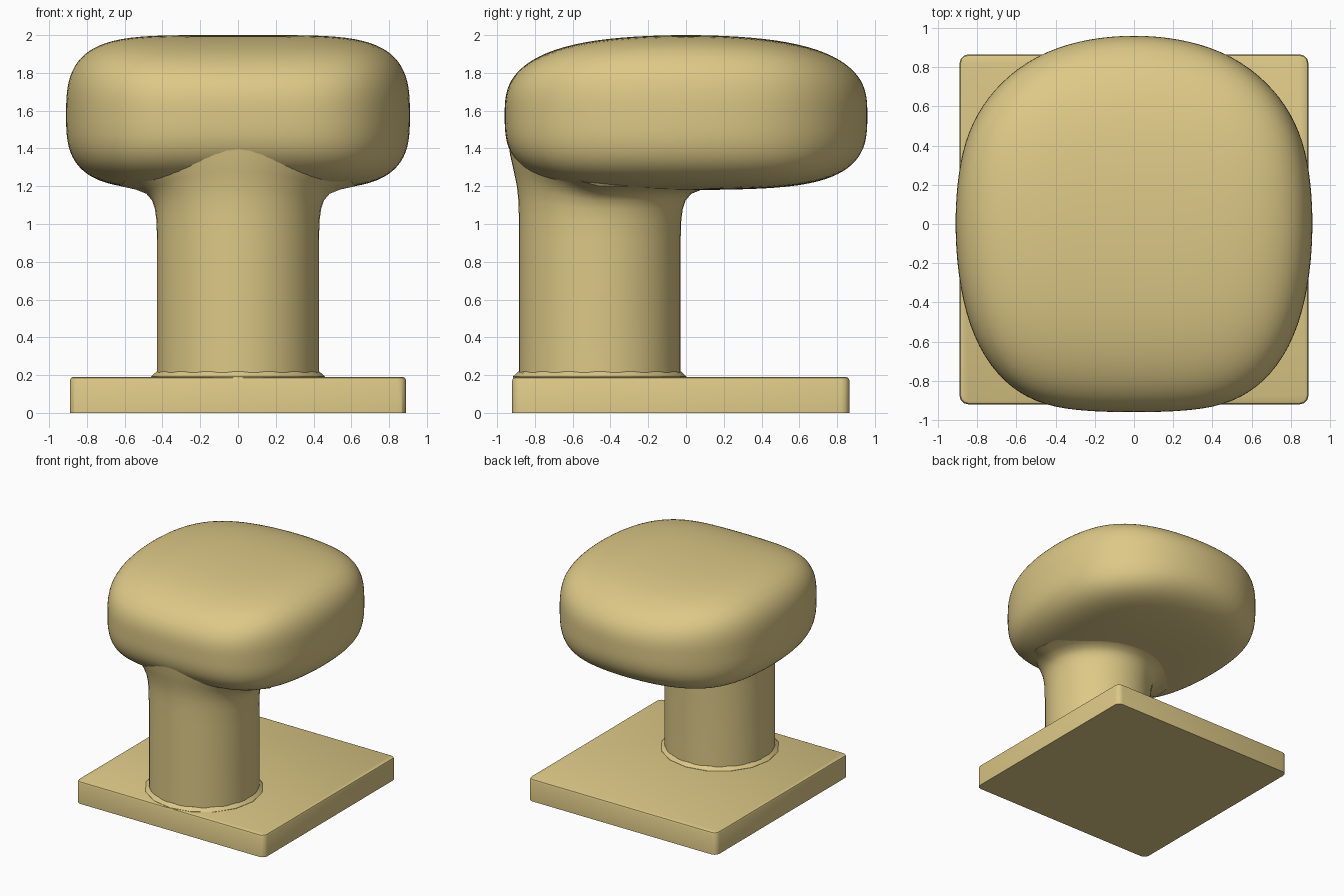
import bpy
import bmesh
from math import sin, cos, pi

default = bpy.data.objects.get("Cube")
if default:
    bpy.data.objects.remove(default)

# single warm tan colour
tan = bpy.data.materials.new("warm_tan")
tan.use_nodes = True
TAN = (0.72, 0.58, 0.24, 1)
tan.diffuse_color = TAN
tan.node_tree.nodes["Principled BSDF"].inputs["Base Color"].default_value = TAN


def finish(name, bm, angle):
    bmesh.ops.recalc_face_normals(bm, faces=bm.faces)
    mesh = bpy.data.meshes.new(name)
    bm.to_mesh(mesh)
    bm.free()
    obj = bpy.data.objects.new(name, mesh)
    bpy.context.collection.objects.link(obj)
    mesh.materials.append(tan)
    bpy.ops.object.select_all(action='DESELECT')
    obj.select_set(True)
    bpy.context.view_layer.objects.active = obj
    bpy.ops.object.shade_smooth_by_angle(angle=angle)
    return obj


def loft(bm, rings):
    loops = [[bm.verts.new(p) for p in ring] for ring in rings]
    n = len(loops[0])
    for low, high in zip(loops, loops[1:]):
        for i in range(n):
            j = (i + 1) % n
            bm.faces.new((low[i], low[j], high[j], high[i]))
    bm.faces.new(loops[0][::-1])
    bm.faces.new(loops[-1])


# square base plate: rounded corners, then a small top bevel
bm = bmesh.new()
bmesh.ops.create_cube(bm, size=1)
for v in bm.verts:
    v.co = (v.co.x * 1.78, v.co.y * 1.785 - 0.0275, (v.co.z + 0.5) * 0.19)
upright = [e for e in bm.edges if abs(e.verts[0].co.z - e.verts[1].co.z) > 0.1]
bmesh.ops.bevel(bm, geom=upright, offset=0.045, segments=3, profile=0.5, affect='EDGES')
rim = [e for e in bm.edges if all(v.co.z > 0.18 for v in e.verts)]
bmesh.ops.bevel(bm, geom=rim, offset=0.018, segments=2, profile=0.5, affect='EDGES')
finish("base_plate", bm, pi / 6)

# collar chamfer where the stem meets the base
STEM_Y, SIDES = -0.457, 48
bm = bmesh.new()
loft(bm, [[(r * cos(2 * pi * i / 16), STEM_Y + r * sin(2 * pi * i / 16), z)
           for i in range(16)] for r, z in ((0.46, 0.18), (0.46, 0.192), (0.43, 0.22))])
finish("stem_collar", bm, pi / 9)

# stem flaring into the head: wide flare behind and at the sides, slow one in front
rear = [(0.428, 0.19), (0.428, 0.9), (0.432, 1.02), (0.44, 1.08), (0.455, 1.125),
        (0.485, 1.16), (0.54, 1.182), (0.62, 1.2)]
front = [(0.428, 0.19), (0.428, 0.9), (0.428, 1.04), (0.43, 1.12), (0.438, 1.2),
         (0.455, 1.28), (0.475, 1.37), (0.49, 1.5)]
bm = bmesh.new()
rings = []
for (ra, za), (rb, zb) in zip(rear, front):
    ring = []
    for i in range(SIDES):
        a = 2 * pi * i / SIDES
        f = max(0, -sin(a)) ** 1.3
        r, z = ra + (rb - ra) * f, za + (zb - za) * f
        ring.append((r * cos(a), STEM_Y + r * sin(a), z))
    rings.append(ring)
loft(bm, rings)
finish("stem", bm, pi / 4)


# pillow-shaped head: a superellipsoid, tapered in front, bowed at the back, domed on top
def to_surface(d):
    low, high = 0.0, 2.0
    for _ in range(30):
        t = (low + high) / 2
        if abs(t * d.x) ** 5 + abs(t * d.y) ** 5 + abs(t * d.z) ** 3 < 1:
            low = t
        else:
            high = t
    return d * low


bm = bmesh.new()
bmesh.ops.create_cube(bm, size=2)
bmesh.ops.subdivide_edges(bm, edges=bm.edges, cuts=27, use_grid_fill=True)
for v in bm.verts:
    u = to_surface(v.co)
    taper = 0.22 if u.y < 0 else 0.14
    bow = 0.06 if u.y < 0 else 0.24
    height = 0.425 - 0.1 * u.y ** 2 if u.z > 0 else 0.395 - 0.035 * u.y ** 2
    v.co = (0.91 * u.x * (1 - taper * u.y ** 2),
            0.96 * u.y * (1 - bow * u.x ** 2),
            1.575 + u.z * height)
finish("head", bm, pi / 3)
